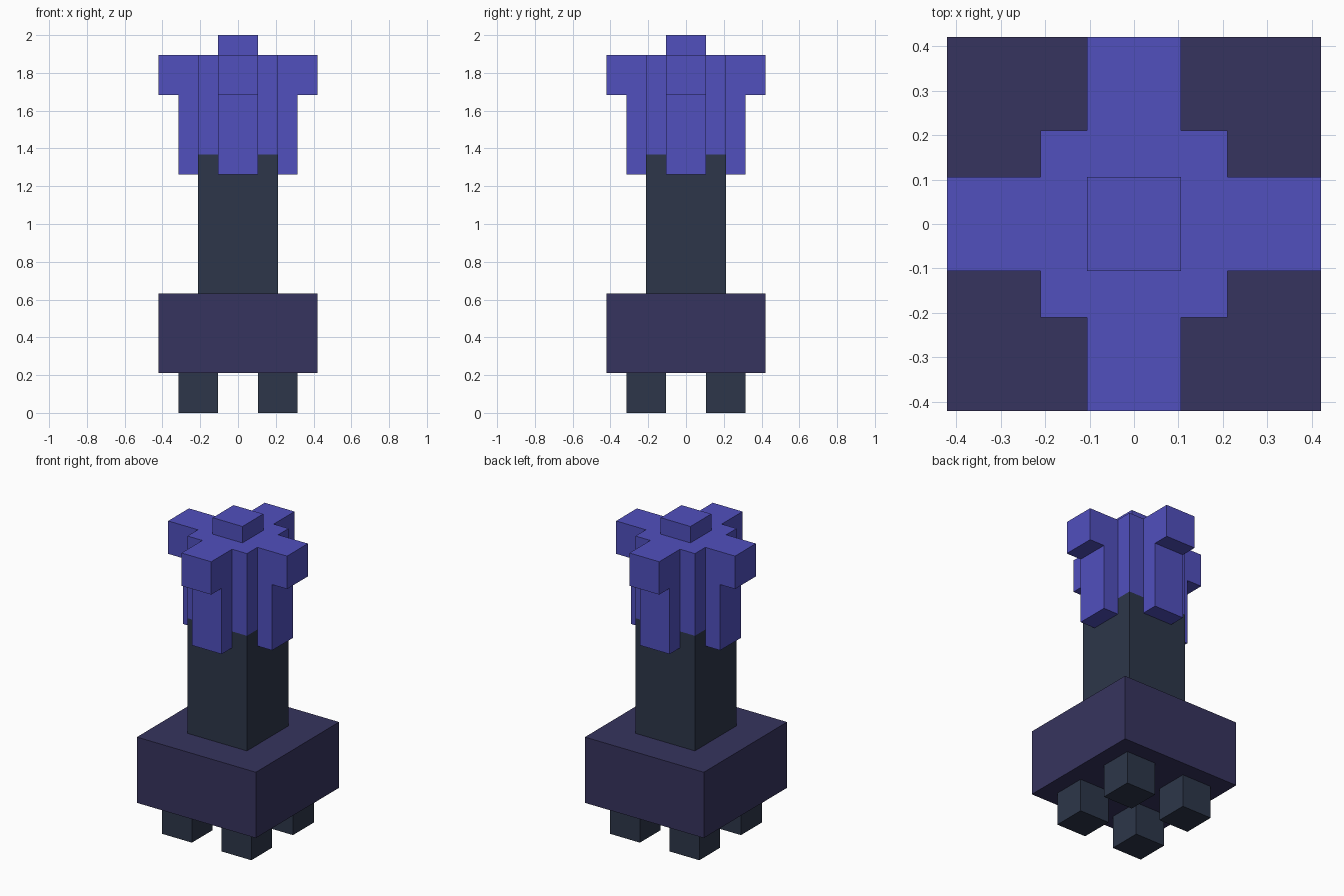
import bpy, bmesh, math
from mathutils import Matrix, Vector

cube = bpy.data.objects.get("Cube")
if cube:
    bpy.data.objects.remove(cube, do_unlink=True)

U = 2 / 19  # block unit: the model is 19 blocks tall


def material(name, rgb):
    m = bpy.data.materials.new(name)
    m.use_nodes = True
    m.diffuse_color = (*rgb, 1)
    m.node_tree.nodes["Principled BSDF"].inputs["Base Color"].default_value = (*rgb, 1)
    return m


slate = material("dark slate", (0.026, 0.037, 0.068))
plum = material("dark purple", (0.037, 0.034, 0.112))
violet = material("bright violet", (0.082, 0.080, 0.515))


def add_object(name, bm, mat):
    bmesh.ops.recalc_face_normals(bm, faces=bm.faces)
    mesh = bpy.data.meshes.new(name)
    bm.to_mesh(mesh)
    bm.free()
    mesh.materials.append(mat)
    ob = bpy.data.objects.new(name, mesh)
    bpy.context.collection.objects.link(ob)
    return ob


def block(name, x, y, half, z0, z1, mat):
    """Square block centred on x, y; all sizes in block units."""
    bm = bmesh.new()
    size = Matrix.Diagonal((2 * half * U, 2 * half * U, (z1 - z0) * U, 1))
    place = Matrix.Translation(Vector((x, y, (z0 + z1) / 2)) * U)
    bmesh.ops.create_cube(bm, size=1, matrix=place @ size)
    return add_object(name, bm, mat)


# Four feet
for side, x in (("left", 2), ("right", -2)):
    for end, y in (("front", -2), ("back", 2)):
        block(f"{end}_{side}_foot", x, y, 1, 0, 2, slate)

# Base, column and head
block("base", 0, 0, 4, 2, 6, plum)
block("column", 0, 0, 2, 6, 13, slate)
block("head", 0, 0, 2, 13, 18, violet)
block("top_knob", 0, 0, 1, 18, 19, violet)

# Four stepped arms: an L-shaped profile extruded, then turned around the head
ARM = [(2, 12), (3, 12), (3, 16), (4, 16), (4, 18), (2, 18)]
for i, side in enumerate(("left", "back", "right", "front")):
    bm = bmesh.new()
    face = bm.faces.new([bm.verts.new((x * U, -U, z * U)) for x, z in ARM])
    ext = bmesh.ops.extrude_face_region(bm, geom=[face])
    moved = [v for v in ext["geom"] if isinstance(v, bmesh.types.BMVert)]
    bmesh.ops.translate(bm, verts=moved, vec=(0, 2 * U, 0))
    bmesh.ops.rotate(bm, verts=bm.verts, cent=(0, 0, 0),
                     matrix=Matrix.Rotation(i * math.pi / 2, 3, "Z"))
    add_object(f"{side}_arm", bm, violet)
